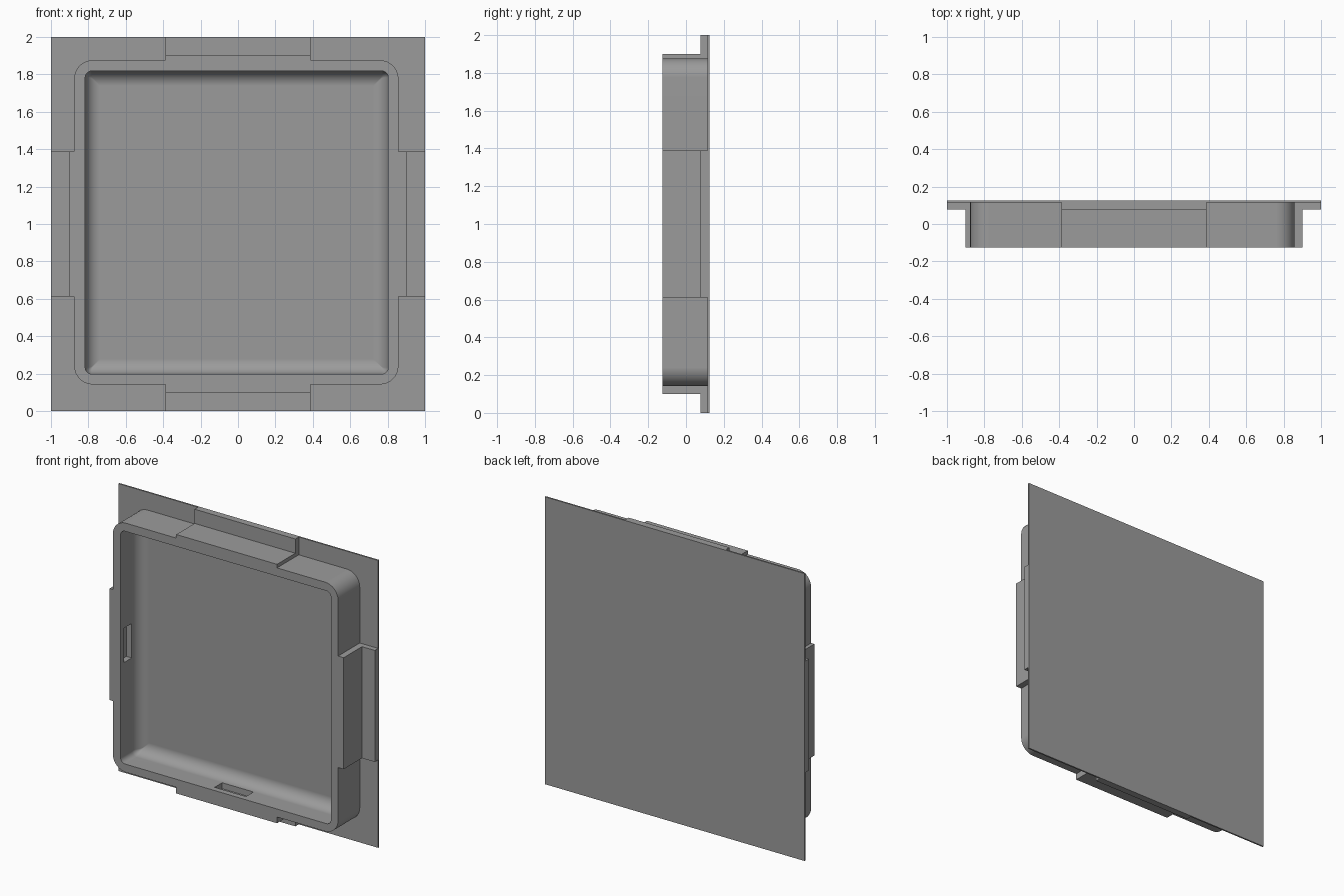
import bpy, bmesh, math
from mathutils import Vector

if "Cube" in bpy.data.objects:
    bpy.data.objects.remove(bpy.data.objects["Cube"])

FRONT, BACK, SHEET = -0.125, 0.125, 0.114   # depth levels along y
RIM_C, CAV_C = (-0.009, 1.009), (-0.007, 1.008)   # centres of tray outside and cavity
OUT, CAV = 0.867, 0.81                      # half sizes of tray outside and cavity
FLOOR, FILLET = 0.08, 0.08

grey = bpy.data.materials.new("mid grey")
grey.diffuse_color = (0.33, 0.33, 0.33, 1)
grey.use_nodes = True
grey.node_tree.nodes["Principled BSDF"].inputs["Base Color"].default_value = grey.diffuse_color


def make(name, bm):
    bmesh.ops.recalc_face_normals(bm, faces=bm.faces[:])
    me = bpy.data.meshes.new(name)
    bm.to_mesh(me)
    bm.free()
    me.materials.append(grey)
    ob = bpy.data.objects.new(name, me)
    bpy.context.collection.objects.link(ob)
    return ob


def box(name, lo, hi):
    bm = bmesh.new()
    bmesh.ops.create_cube(bm, size=1)
    for v in bm.verts:
        v.co = Vector([lo[i] + (v.co[i] + 0.5) * (hi[i] - lo[i]) for i in range(3)])
    return make(name, bm)


def ring(bm, centre, half, radius, y, seg=8):
    """Rounded square loop around a centre in x and z."""
    verts = []
    for k in range(4):
        sx, sz = ((1, 1), (-1, 1), (-1, -1), (1, -1))[k]
        for i in range(seg + 1):
            a = (k + i / seg) * math.pi / 2
            verts.append(bm.verts.new((centre[0] + sx * (half - radius) + radius * math.cos(a), y,
                                       centre[1] + sz * (half - radius) + radius * math.sin(a))))
    return verts


# Thin square back sheet
box("back_sheet", (-1, SHEET, 0), (1, BACK, 2))

# Tray: outer wall, rim, cavity wall, filleted floor
bm = bmesh.new()
rings = [ring(bm, RIM_C, OUT, 0.1, SHEET), ring(bm, RIM_C, OUT, 0.1, FRONT),
         ring(bm, CAV_C, CAV, 0.035, FRONT)]
for i in range(9):
    a = i / 8 * math.pi / 2
    inset = FILLET * (1 - math.cos(a))
    rings.append(ring(bm, CAV_C, CAV - inset, max(0.035 - inset, 0.004),
                      FLOOR - FILLET + FILLET * math.sin(a)))
for a, b in zip(rings, rings[1:]):
    for i in range(len(a)):
        j = (i + 1) % len(a)
        bm.faces.new((a[i], a[j], b[j], b[i]))
bm.faces.new(rings[0])
bm.faces.new(rings[-1])
tray = make("tray", bm)

# Blind slot in the middle of each cavity wall
W, D = 0.12, 0.042
for dx, dz in ((1, 0), (0, 1), (-1, 0), (0, -1)):
    cx = CAV_C[0] + dx * CAV if dx else 0
    cz = CAV_C[1] + dz * CAV if dz else 1
    hx, hz = (D, W) if dx else (W, D)
    cut = box("slot_cutter", (cx - hx, -0.085, cz - hz), (cx + hx, -0.002, cz + hz))
    cut.hide_render = True
    mod = tray.modifiers.new("slot", 'BOOLEAN')
    mod.operation, mod.object, mod.solver = 'DIFFERENCE', cut, 'EXACT'
    bpy.context.view_layer.objects.active = tray
    bpy.ops.object.modifier_apply(modifier=mod.name)
    bpy.data.objects.remove(cut)

# Smooth the rounded corners while large flat faces stay flat
bpy.ops.object.select_all(action='DESELECT')
tray.select_set(True)
bpy.context.view_layer.objects.active = tray
bpy.ops.object.shade_smooth_by_angle(angle=math.radians(30))
weighted = tray.modifiers.new("flat_faces", 'WEIGHTED_NORMAL')
weighted.keep_sharp = True

# Stepped tab on each side: block against the tray plus flange to the sheet edge
for k, side in enumerate(("right", "top", "left", "bottom")):
    c, s = ((1, 0), (0, 1), (-1, 0), (0, -1))[k]
    inner = OUT + RIM_C[0] * c + (RIM_C[1] - 1) * s
    prof = [(inner, FRONT), (0.901, FRONT), (0.901, 0.077), (1, 0.077), (1, SHEET), (inner, SHEET)]
    bm = bmesh.new()
    ends = [[bm.verts.new((r * c - t * s, y, 1 + r * s + t * c)) for r, y in prof]
            for t in (-0.388, 0.388)]
    for e in ends:
        bm.faces.new(e)
    for i in range(6):
        j = (i + 1) % 6
        bm.faces.new((ends[0][i], ends[0][j], ends[1][j], ends[1][i]))
    make(side + "_tab", bm)
